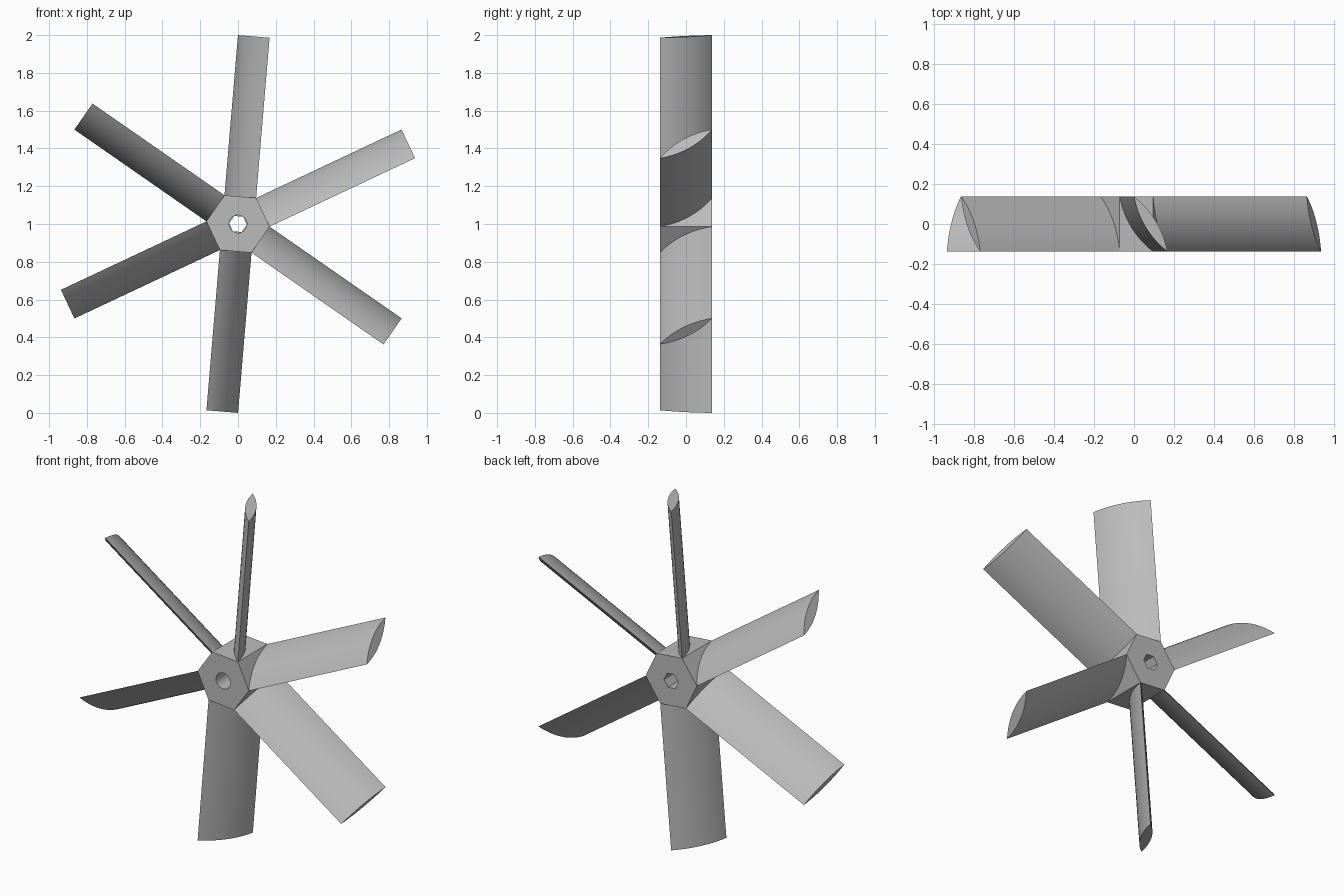
import bpy, bmesh, math
from mathutils import Matrix, Vector

cube = bpy.data.objects.get("Cube")
if cube:
    bpy.data.objects.remove(cube, do_unlink=True)

DEPTH = 0.138        # half depth of hub and blades
HUB_R = 0.168        # hub corner radius
APOTHEM = HUB_R * math.cos(math.pi / 6)
TIP = 0.9965         # blade tip radius
BULGE = 0.03         # half thickness of a blade
TURN = math.radians(25.2)
BORE = 0.047

grey = bpy.data.materials.new("grey metal")
grey.use_nodes = True
colour = (0.5, 0.5, 0.5, 1)
grey.diffuse_color = colour
grey.node_tree.nodes["Principled BSDF"].inputs["Base Color"].default_value = colour


def finish(name, bm):
    bmesh.ops.recalc_face_normals(bm, faces=bm.faces)
    mesh = bpy.data.meshes.new(name)
    bm.to_mesh(mesh)
    bm.free()
    mesh.materials.append(grey)
    obj = bpy.data.objects.new(name, mesh)
    bpy.context.collection.objects.link(obj)
    bpy.context.view_layer.objects.active = obj
    for other in bpy.context.selected_objects:
        other.select_set(False)
    obj.select_set(True)
    bpy.ops.object.shade_smooth_by_angle(angle=math.radians(30))
    return obj


# Hexagonal hub with a bore that is round in front and six-sided behind
def hexagon(a, corner_radius):
    off = (a - TURN + math.pi / 6) % (math.pi / 3) - math.pi / 6
    return corner_radius * math.cos(math.pi / 6) / math.cos(off)


def ring(bm, radius, y, steps=24):
    verts = []
    for i in range(steps):
        a = TURN + math.pi / 6 + math.tau * i / steps
        r = radius(a)
        verts.append(bm.verts.new((r * math.cos(a), y, 1 + r * math.sin(a))))
    return verts


outer = lambda a: hexagon(a, HUB_R)
six_sided = lambda a: hexagon(a, BORE)
round_bore = lambda a: BORE
bm = bmesh.new()
rings = [ring(bm, outer, -DEPTH), ring(bm, outer, DEPTH), ring(bm, six_sided, DEPTH),
         ring(bm, six_sided, 0), ring(bm, round_bore, 0), ring(bm, round_bore, -DEPTH)]
for a, b in zip(rings, rings[1:] + rings[:1]):
    for i in range(len(a)):
        j = (i + 1) % len(a)
        bm.faces.new((a[i], a[j], b[j], b[i]))
bmesh.ops.remove_doubles(bm, verts=bm.verts, dist=1e-5)
finish("hub", bm)


# Lens-shaped blade section, set diagonally across one hub side
def lens(steps=12):
    start, end = Vector((-HUB_R / 2, DEPTH)), Vector((HUB_R / 2, -DEPTH))
    chord = end - start
    normal = Vector((-chord.y, chord.x)).normalized()
    half = chord.length / 2
    arc_r = (half ** 2 + BULGE ** 2) / (2 * BULGE)
    sweep = math.asin(half / arc_r)
    points = []
    for side in (1, -1):
        for i in range(steps):
            a = -sweep + 2 * sweep * i / steps
            rise = arc_r * math.cos(a) - arc_r + BULGE
            points.append(side * (normal * rise + chord.normalized() * arc_r * math.sin(a)))
    return points


for k in range(6):
    bm = bmesh.new()
    # Radius runs along x, across the blade along -z
    root = [bm.verts.new((APOTHEM, p.y, -p.x)) for p in lens()]
    tip = [bm.verts.new((TIP, p.y, -p.x)) for p in lens()]
    for i in range(len(root)):
        j = (i + 1) % len(root)
        bm.faces.new((root[i], root[j], tip[j], tip[i]))
    bm.faces.new(tip)
    spin = Matrix.Rotation(-TURN - k * math.pi / 3, 4, 'Y')
    bm.transform(Matrix.Translation((0, 0, 1)) @ spin)
    finish("blade_%d" % (k + 1), bm)
